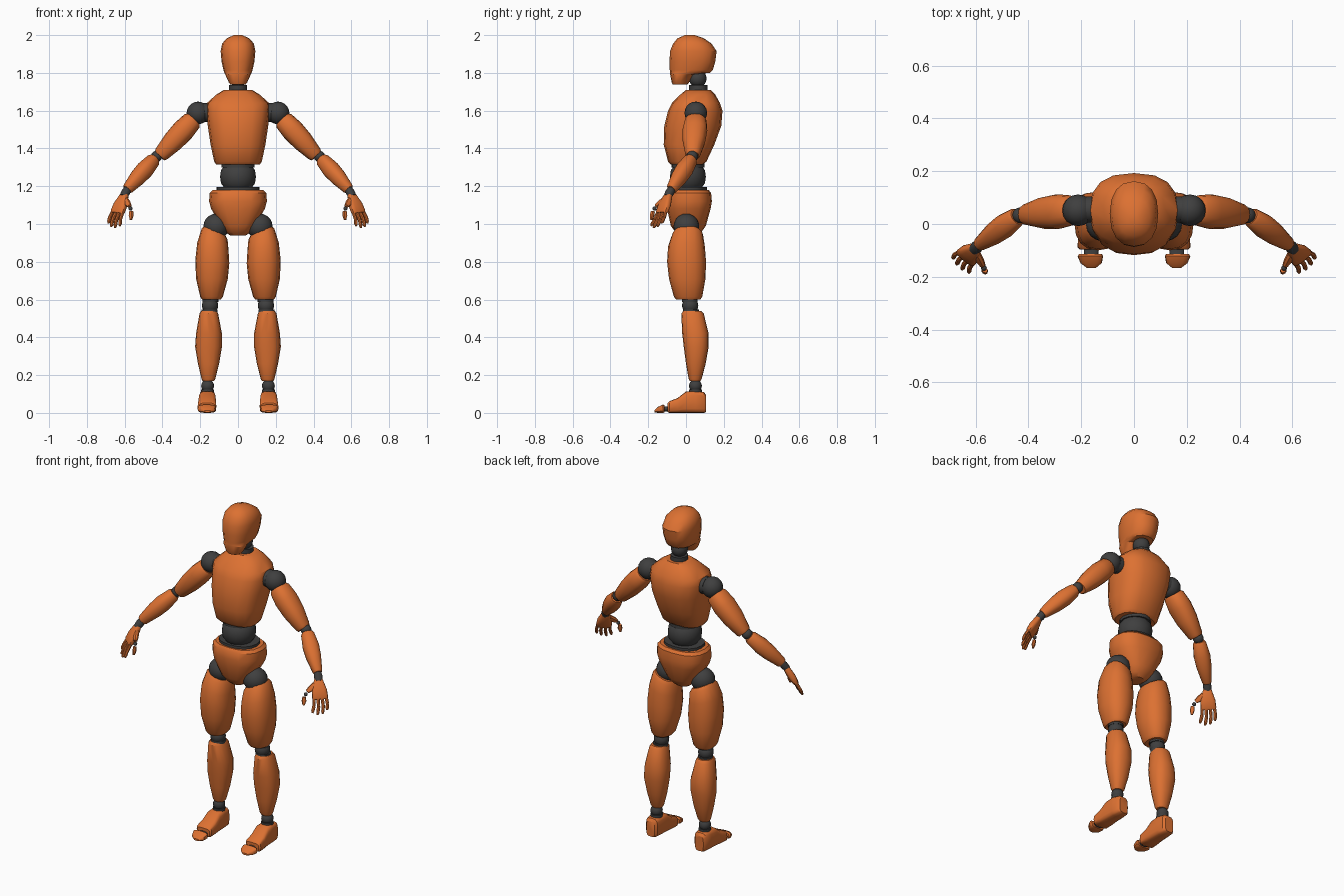
import bpy, bmesh, math
from mathutils import Vector as V


def material(name, rgb):
    m = bpy.data.materials.new(name)
    m.diffuse_color = (*rgb, 1)
    return m


ORANGE = material("orange_shell", (0.72, 0.165, 0.032))
DARK = material("dark_joint", (0.05, 0.05, 0.05))


def finish(name, bm, mat, mirror):
    bmesh.ops.recalc_face_normals(bm, faces=bm.faces)
    me = bpy.data.meshes.new(name)
    bm.to_mesh(me)
    bm.free()
    me.materials.append(mat)
    ob = bpy.data.objects.new(name, me)
    bpy.context.collection.objects.link(ob)
    if mirror:
        ob.modifiers.new("mirror", 'MIRROR').use_mirror_merge = False
    bpy.ops.object.select_all(action='DESELECT')
    ob.select_set(True)
    bpy.context.view_layer.objects.active = ob
    bpy.ops.object.shade_smooth_by_angle(angle=math.radians(35))
    return ob


def loft(name, rings, mat=ORANGE, mirror=False, n=16, p=2.3):
    """Skin rings given as (centre, half axis u, half axis v)."""
    bm = bmesh.new()
    loops = []
    for c, u, v in rings:
        loop = []
        for i in range(n):
            a = 2 * math.pi * i / n
            ca, sa = math.cos(a), math.sin(a)
            x = math.copysign(abs(ca) ** (2 / p), ca)
            y = math.copysign(abs(sa) ** (2 / p), sa)
            loop.append(bm.verts.new(c + u * x + v * y))
        loops.append(loop)
    for a, b in zip(loops, loops[1:]):
        for i in range(n):
            j = (i + 1) % n
            bm.faces.new((a[i], a[j], b[j], b[i]))
    bm.faces.new(loops[0])
    bm.faces.new(loops[-1])
    return finish(name, bm, mat, mirror)


def stack(name, rows, mat=ORANGE, mirror=False, tilts=(), **kw):
    """Rows of (z, x0, x1, y0, y1); tilts slope the ring heights along x."""
    rings = []
    for i, (z, x0, x1, y0, y1) in enumerate(rows):
        t = tilts[i] if i < len(tilts) else 0
        h = (x1 - x0) / 2
        rings.append((V(((x0 + x1) / 2, (y0 + y1) / 2, z)),
                      V((h, 0, h * t)), V((0, (y1 - y0) / 2, 0))))
    return loft(name, rings, mat, mirror, **kw)


def lengthwise(name, rows, mat=ORANGE, **kw):
    """Rows of (y, x0, x1, z0, z1), skinned front to back."""
    rings = [(V(((x0 + x1) / 2, y, (z0 + z1) / 2)), V(((x1 - x0) / 2, 0, 0)),
              V((0, 0, (z1 - z0) / 2))) for y, x0, x1, z0, z1 in rows]
    return loft(name, rings, mat, True, **kw)


def limb(name, p0, p1, hint, rows, mat=ORANGE, mirror=True, **kw):
    """Rows of (t, half size along hint, half size across) from p0 to p1."""
    p0, p1 = V(p0), V(p1)
    d = (p1 - p0).normalized()
    u = V(hint)
    u = (u - d * u.dot(d)).normalized()
    v = d.cross(u)
    return loft(name, [(p0.lerp(p1, t), u * a, v * b) for t, a, b in rows],
                mat, mirror, **kw)


def ball(name, c, r, mirror=True, squash=1, mat=DARK):
    bm = bmesh.new()
    bmesh.ops.create_uvsphere(bm, u_segments=16, v_segments=10, radius=r)
    for v in bm.verts:
        v.co.z *= squash
        v.co += V(c)
    return finish(name, bm, mat, mirror)


def disc(name, p0, p1, r, mirror=True):
    hint = (0, 1, 0) if abs(p1[1] - p0[1]) < 0.02 else (1, 0, 0)
    return limb(name, p0, p1, hint, [(0, r, r), (1, r, r)], DARK, mirror, p=2)


# Head and neck
stack("head", [(1.738, -.04, .04, -.07, .005), (1.748, -.048, .048, -.075, .015),
               (1.792, -.068, .068, -.084, .045), (1.800, -.072, .072, -.085, .125),
               (1.815, -.077, .077, -.086, .142), (1.86, -.087, .087, -.087, .155),
               (1.915, -.092, .092, -.085, .162), (1.955, -.084, .084, -.068, .135),
               (1.983, -.06, .06, -.045, .095), (2.0, -.022, .022, -.005, .045)])
ball("neck_ball", (0, .062, 1.77), .047, False)
disc("neck_collar", (0, .065, 1.70), (0, .065, 1.735), .048, False)

# Chest, waist and pelvis
stack("chest", [(1.315, -.115, .115, -.08, .09), (1.33, -.126, .126, -.095, .108),
                (1.42, -.145, .145, -.118, .15), (1.52, -.16, .16, -.115, .187),
                (1.60, -.169, .169, -.095, .193), (1.64, -.165, .165, -.075, .18),
                (1.685, -.115, .115, -.03, .155), (1.71, -.075, .075, .0, .13)], p=2.5)
disc("waist_upper_collar", (0, .01, 1.30), (0, .01, 1.32), .087, False)
stack("waist_ball", [(1.195, -.075, .075, -.065, .085), (1.215, -.09, .09, -.08, .1),
                     (1.25, -.095, .095, -.085, .105), (1.285, -.09, .09, -.08, .1),
                     (1.305, -.075, .075, -.065, .085)], DARK, p=2)
stack("waist_lower_collar", [(1.17, -.115, .115, -.08, .11), (1.195, -.115, .115, -.08, .11)],
      DARK)
stack("pelvis", [(.938, -.04, .04, -.035, .06), (.955, -.065, .065, -.055, .08),
                 (.99, -.09, .09, -.08, .105), (1.08, -.142, .142, -.1, .13),
                 (1.12, -.153, .153, -.103, .137), (1.165, -.15, .15, -.1, .133),
                 (1.18, -.135, .135, -.088, .12)], p=2.5)

# Legs
ball("hip_ball", (-.115, .002, .987), .068)
stack("thigh", [(.963, -.18, -.065, -.058, .075), (.945, -.193, -.055, -.073, .09),
                (.88, -.216, -.05, -.095, .1), (.80, -.226, -.046, -.1, .106),
                (.71, -.222, -.054, -.09, .103), (.615, -.2, -.08, -.064, .086),
                (.60, -.19, -.092, -.052, .075)], mirror=True, tilts=(-.45, -.42, -.25, -.1))
ball("knee_ball", (-.148, .022, .568), .043)
disc("knee_upper_collar", (-.146, .02, .61), (-.146, .02, .588), .042)
disc("knee_lower_collar", (-.15, .027, .548), (-.15, .027, .525), .042)
stack("shin", [(.54, -.196, -.112, -.015, .08), (.525, -.204, -.105, -.025, .094),
               (.42, -.222, -.085, -.02, .12), (.35, -.227, -.085, -.012, .12),
               (.26, -.212, -.1, .0, .104), (.18, -.193, -.12, .014, .083),
               (.168, -.187, -.127, .02, .076)], mirror=True)
ball("ankle_ball", (-.161, .05, .143), .034)
disc("ankle_collar", (-.161, .05, .1), (-.161, .05, .125), .034)
lengthwise("foot", [(.106, -.19, -.135, .004, .095), (.095, -.2, -.124, 0, .11),
                    (.05, -.206, -.119, 0, .118), (.0, -.208, -.117, 0, .113),
                    (-.045, -.212, -.115, 0, .078), (-.088, -.214, -.115, 0, .062),
                    (-.097, -.205, -.122, .004, .052)], p=4)
lengthwise("toe_joint", [(-.09, -.19, -.135, .008, .035), (-.122, -.19, -.135, .008, .035)],
           DARK)
lengthwise("toe_cap", [(-.113, -.207, -.122, .003, .04), (-.122, -.214, -.117, 0, .044),
                       (-.148, -.203, -.122, 0, .032), (-.167, -.178, -.145, .003, .014)], p=3)

# Arms
ball("shoulder_ball", (-.212, .052, 1.588), .06)
disc("shoulder_collar", (-.15, .055, 1.59), (-.182, .055, 1.59), .05)
limb("upper_arm", (-.235, .052, 1.555), (-.415, .035, 1.36), (0, 1, 0),
     [(0, .048, .044), (.05, .058, .053), (.3, .066, .06), (.6, .06, .056),
      (.95, .04, .041), (1, .033, .034)])
ball("elbow_ball", (-.431, .033, 1.358), .03)
limb("forearm", (-.442, .028, 1.345), (-.588, -.078, 1.182), (.6, -.6, 0),
     [(0, .03, .03), (.05, .037, .037), (.35, .046, .046), (.6, .042, .043),
      (.96, .027, .03), (1, .022, .025)])
limb("wrist", (-.583, -.075, 1.187), (-.608, -.098, 1.145), (.6, -.6, 0),
     [(0, .02, .02), (.5, .024, .022), (1, .02, .018)], DARK)

# Hands: palm, four fingers in two segments, thumb
D = V((-.35, -.33, -.87)).normalized()
S = V((.75, -.63, -.1))
S = (S - D * S.dot(D)).normalized()
N = D.cross(S)
W = V((-.6, -.092, 1.157))
limb("palm", W, W + D * .115, S,
     [(0, .021, .014), (.12, .026, .018), (.55, .041, .021), (.9, .044, .017),
      (1, .04, .012)], p=3)
for i, length in enumerate((.078, .092, .088, .07)):
    off = .034 - .0225 * i
    base = W + D * (.11 - .0006 * i) + S * off
    spread = (D + S * off * 3).normalized()
    mid = base + spread * length * .5
    tip = mid + spread * length * .5 + V((.008, -.004, 0))
    ball(f"knuckle_{i + 1}", base, .009)
    limb(f"finger_lower_{i + 1}", base, mid, S, [(0, .009, .009), (1, .009, .009)], n=8)
    limb(f"finger_tip_{i + 1}", mid, tip, S,
         [(0, .0092, .0092), (.7, .009, .009), (1, .005, .005)], n=8)
t0, t1 = W + D * .035 + S * .02, V((-.573, -.158, 1.095))
t2 = V((-.565, -.175, 1.068))
limb("thumb_base", t0, t1, D, [(0, .02, .014), (.6, .017, .013), (1, .011, .01)], n=8)
ball("thumb_joint", (t1 + t2) / 2, .011)
limb("thumb_tip", t2, (-.567, -.184, 1.022), S,
     [(0, .01, .01), (.5, .013, .011), (1, .006, .006)], n=8)
